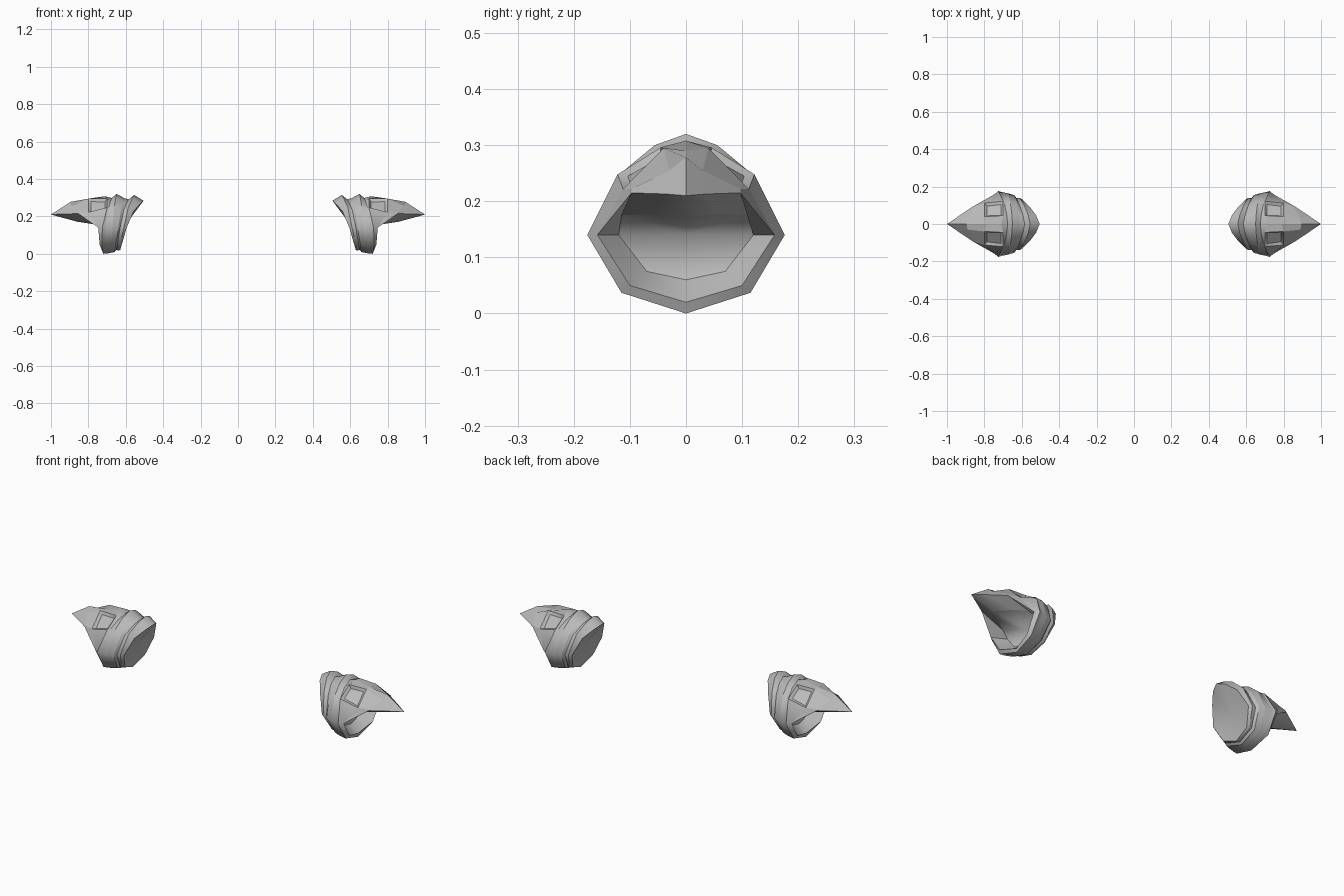
import bpy
import bmesh
import math

default_cube = bpy.data.objects.get("Cube")
if default_cube:
    bpy.data.objects.remove(default_cube, do_unlink=True)

# One plain metal colour
metal = bpy.data.materials.new("grey metal")
metal.use_nodes = True
grey = (0.5, 0.5, 0.5, 1)
metal.diffuse_color = grey
metal.node_tree.nodes["Principled BSDF"].inputs["Base Color"].default_value = grey

# Half outline of the armour band (y, z), from the crown to the lowest point
CENTRE_Z = 0.14
OUTLINE = [(0, .32), (.06, .30), (.125, .25), (.175, CENTRE_Z), (.115, .037), (0, 0)]


def band_ring(x_top, x_side, x_bottom, width, height, depth):
    """Scale the half outline and lean it along x, coming to a point at the crown."""
    points = []
    for y, z in OUTLINE:
        offset = z - CENTRE_Z
        if offset >= 0:
            lean = (offset / (OUTLINE[0][1] - CENTRE_Z)) ** 1.8
            x, scale = x_side + (x_top - x_side) * lean, height
        else:
            lean = -offset / CENTRE_Z
            x, scale = x_side + (x_bottom - x_side) * lean, depth
        points.append((x, y * width, CENTRE_Z + offset * scale))
    return points


def close_ring(bm, half, side):
    """Mirror a half ring in y and return the full loop of vertices."""
    full = half + [(x, -y, z) for x, y, z in half[-2:0:-1]]
    return [bm.verts.new((x * side, y, z)) for x, y, z in full]


# Layered bands: inner rim, collar, groove, main ridge, groove
bands = [
    band_ring(.505, .595, .63, .74, .80, .86),
    band_ring(.555, .61, .64, .80, .97, .87),
    band_ring(.585, .63, .65, .80, .84, .85),
    band_ring(.605, .64, .66, .88, .87, .93),
    band_ring(.65, .67, .685, .93, 1, .97),
    band_ring(.675, .71, .705, .98, .88, .99),
]

# Pointed visor: root, raised brow, nose slope and lip around the opening
lip_low = [(.747, .158, .14), (.74, .10, .05), (.722, 0, .02)]
visor = [
    [(.71, 0, .308), (.70, .045, .296), (.70, .122, .248),
     (.725, .176, .14), (.728, .115, .037), (.72, 0, 0)],
    [(.79, 0, .29), (.80, .04, .295), (.80, .112, .222)] + lip_low,
    [(.895, 0, .278), (.89, .03, .255), (.85, .097, .222)] + lip_low,
    [(1, 0, .21), (.945, .037, .213), (.855, .097, .215)] + lip_low,
]

# Hollow behind the opening, with a keel hanging under the visor
hollow = [
    [(.86, 0, .172), (.79, .06, .177), (.71, .115, .175),
     (.675, .12, .14), (.675, .07, .075), (.68, 0, .06)],
]


def build_shoulder_guard(side, label):
    bm = bmesh.new()
    rings = [close_ring(bm, half, side) for half in bands + visor + hollow]
    count = len(rings[0])
    pockets = []
    for level, (first, second) in enumerate(zip(rings, rings[1:])):
        for i in range(count):
            j = (i + 1) % count
            face = bm.faces.new((first[i], first[j], second[j], second[i]))
            # Brow panels on both sides of the nose become sunk pockets
            if level == len(bands) and i in (1, count - 2):
                pockets.append(face)
    # Shallow dish inside, shallow floor in the hollow
    for ring, x in ((rings[0], .612), (rings[-1], .655)):
        middle = bm.verts.new((x * side, 0, CENTRE_Z))
        for i in range(count):
            bm.faces.new((ring[i], ring[(i + 1) % count], middle))
    # Band borders stay crisp while each band is smooth along its length
    for ring in rings:
        for i in range(count):
            edge = bm.edges.get((ring[i], ring[(i + 1) % count]))
            edge.smooth = False
    # Brow and nose creases run to the tip
    for first, second in zip(rings[len(bands):], rings[len(bands) + 1:-1]):
        for i in (0, 1, 2, count - 2, count - 1):
            bm.edges.get((first[i], second[i])).smooth = False
    bmesh.ops.remove_doubles(bm, verts=bm.verts, dist=0.0001)
    bmesh.ops.recalc_face_normals(bm, faces=bm.faces)
    bmesh.ops.inset_individual(bm, faces=pockets, thickness=.018, depth=-.012)
    for face in bm.faces:
        face.smooth = True
    for edge in bm.edges:
        if edge.calc_face_angle(0) > math.radians(58):
            edge.smooth = False
    for face in pockets:
        for edge in face.edges:
            edge.smooth = False

    name = label + "_shoulder_guard"
    mesh = bpy.data.meshes.new(name)
    bm.to_mesh(mesh)
    bm.free()
    mesh.materials.append(metal)
    bpy.context.collection.objects.link(bpy.data.objects.new(name, mesh))


build_shoulder_guard(1, "left")
build_shoulder_guard(-1, "right")
